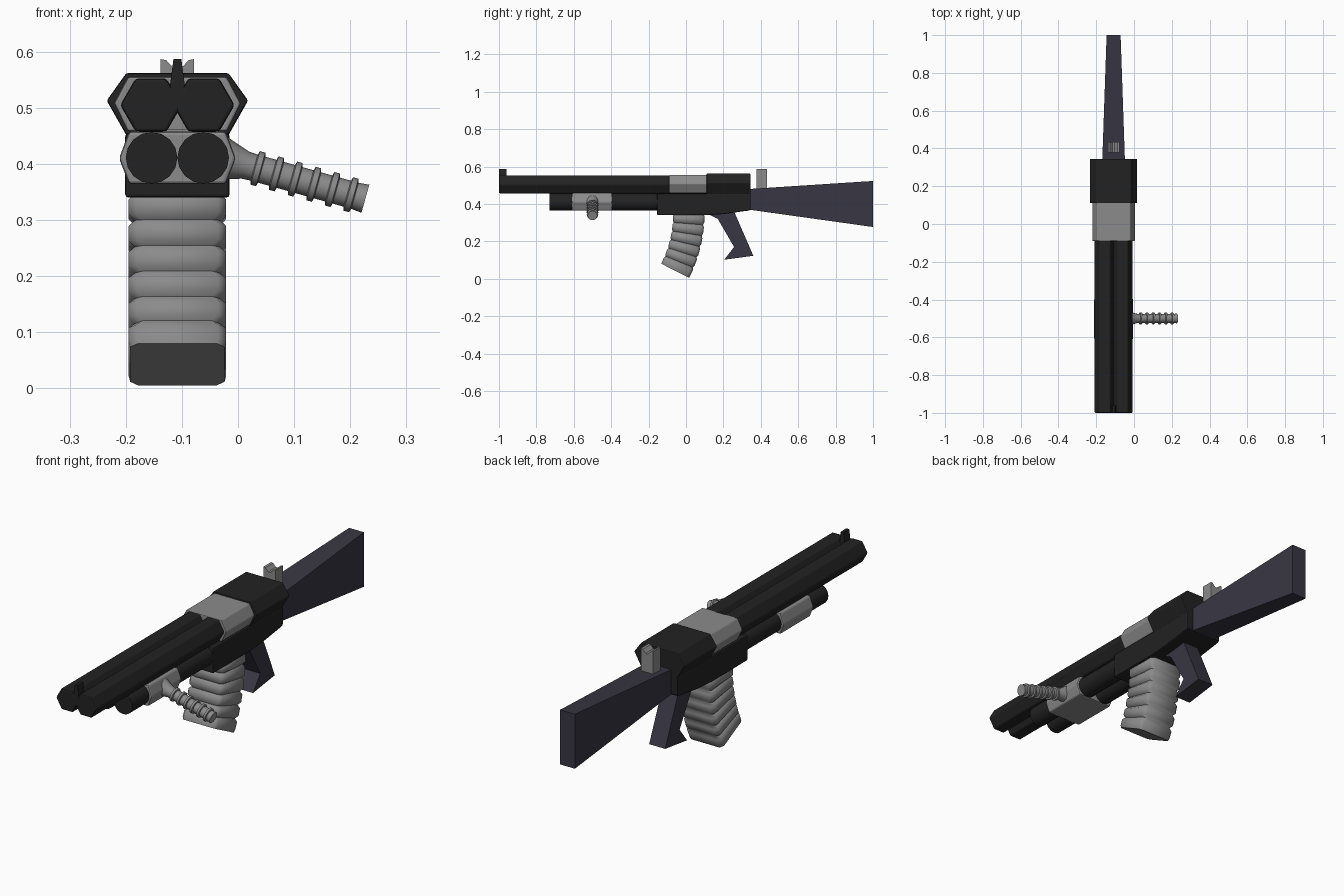
import bpy, bmesh, math
from mathutils import Vector

if "Cube" in bpy.data.objects:
    bpy.data.objects.remove(bpy.data.objects["Cube"])

CX = -0.108  # middle plane of the body


def material(name, rgb):
    m = bpy.data.materials.new(name)
    m.diffuse_color = (*rgb, 1)
    m.use_nodes = True
    m.node_tree.nodes["Principled BSDF"].inputs["Base Color"].default_value = m.diffuse_color
    return m


BLACK = material("gunmetal black", (0.016, 0.016, 0.016))
GREY = material("steel grey", (0.26, 0.26, 0.26))
NAVY = material("dark slate", (0.040, 0.038, 0.056))


def loft(name, rings, mat, bevel=0.0, smooth=0):
    """Skin a series of equal-length closed rings and cap both ends."""
    bm = bmesh.new()
    vs = [[bm.verts.new(p) for p in r] for r in rings]
    n = len(vs[0])
    for a, b in zip(vs, vs[1:]):
        for i in range(n):
            bm.faces.new((a[i], a[(i + 1) % n], b[(i + 1) % n], b[i]))
    bm.faces.new(vs[0])
    bm.faces.new(vs[-1])
    bmesh.ops.recalc_face_normals(bm, faces=bm.faces)
    me = bpy.data.meshes.new(name)
    bm.to_mesh(me)
    bm.free()
    me.materials.append(mat)
    ob = bpy.data.objects.new(name, me)
    bpy.context.collection.objects.link(ob)
    if bevel:
        b = ob.modifiers.new("bevel", "BEVEL")
        b.width, b.segments, b.limit_method = bevel, 2, "ANGLE"
    if smooth:
        bpy.ops.object.select_all(action="DESELECT")
        ob.select_set(True)
        bpy.context.view_layer.objects.active = ob
        bpy.ops.object.shade_smooth_by_angle(angle=math.radians(smooth))
    return ob


def along_y(name, half, y0, y1, mat, **kw):
    """Mirror a half section (offset, z) about the middle plane, extrude in y."""
    sec = [(CX + x, z) for x, z in half] + [(CX - x, z) for x, z in reversed(half)]
    return loft(name, [[(x, y, z) for x, z in sec] for y in (y0, y1)], mat, **kw)


def across_x(name, prof, width, mat, **kw):
    """Extrude a side profile (y, z) across x; width may vary with y."""
    return loft(name, [[(CX + s * width(y), y, z) for y, z in prof]
                       for s in (-1, 1)], mat, **kw)


def tube(name, x, z, r, sides, y0, y1, mat, **kw):
    ring = [(x + r * math.cos(2 * math.pi * i / sides),
             z + r * math.sin(2 * math.pi * i / sides)) for i in range(sides)]
    return loft(name, [[(a, y, b) for a, b in ring] for y in (y0, y1)], mat, **kw)


# Paired upper hexagonal barrels and lower round tubes
for side, s in (("left", -1), ("right", 1)):
    tube(f"upper_barrel_{side}", CX + s * 0.047, 0.505, 0.055, 6, -1, 0.12,
         BLACK, bevel=0.006)
    tube(f"lower_tube_{side}", CX + s * 0.046, 0.411, 0.046, 16, -0.73, -0.1,
         BLACK, smooth=40)

# Front sight blade
loft("front_sight", [[(CX + s * w, y, z) for s, y in
                      ((-1, -1), (1, -1), (1, -0.96), (-1, -0.96))]
                     for z, w in ((0.50, 0.004), (0.542, 0.013), (0.587, 0.007))], BLACK)

# Grey sleeve round the lower tubes and the strip behind it
along_y("pump_sleeve", [(0.086, 0.458), (0.104, 0.41), (0.086, 0.364)],
        -0.61, -0.395, GREY, bevel=0.006)
along_y("spacer_strip", [(0.03, 0.462), (0.03, 0.445)], -0.4, 0.11, GREY)

# Ribbed side handle, turned around a drooping axis
start, end = Vector((-0.03, -0.5, 0.41)), Vector((0.227, -0.5, 0.338))
axis = (end - start).normalized()
up = axis.cross(Vector((0, 1, 0)))
length = (end - start).length
steps = [(0, 0.040), (0.02, 0.033), (0.045, 0.025)]
for i in range(6):
    t = 0.067 + i * 0.0345
    steps += [(t - 0.006, 0.024), (t - 0.004, 0.031), (t + 0.006, 0.031), (t + 0.008, 0.024)]
steps += [(length, 0.026)]
rings = []
for t, r in steps:
    c = start + axis * t
    rings.append([c + up * (r * math.cos(a)) + Vector((0, r * math.sin(a), 0))
                  for a in (2 * math.pi * k / 12 for k in range(12))])
loft("side_handle", rings, GREY, smooth=40)

# Receiver: grey front block, black rear block, black lower housing
along_y("receiver_front", [(0.088, 0.555), (0.113, 0.508), (0.088, 0.458)],
        -0.09, 0.12, GREY, bevel=0.004)
along_y("receiver_rear", [(0.091, 0.562), (0.126, 0.513), (0.092, 0.453), (0.092, 0.37)],
        0.11, 0.345, BLACK, bevel=0.004)
across_x("lower_housing", [(-0.155, 0.455), (-0.155, 0.34), (0.11, 0.34),
                           (0.2, 0.346), (0.343, 0.366), (0.343, 0.455)],
         lambda y: 0.093, BLACK, bevel=0.006)

# Curved magazine with rounded ribs and shallow grooves
R, depth, ribs = 0.67, 0.084, 6
stations = []
for i in range(ribs):
    stations += [(i + 0.0, 0.011), (i + 0.22, 0.0), (i + 0.78, 0.0)]
stations += [(ribs, 0.003)]
rings = []
for t, groove in stations:
    a = math.radians(27) * t / ribs
    w, d, c = 0.087 - groove, depth - groove * 0.5, 0.014
    ring = []
    for u, v in ((w, d - c), (w - c, d), (c - w, d), (-w, d - c),
                 (-w, c - d), (c - w, -d), (w - c, -d), (w, c - d)):
        rad = R + v
        ring.append((CX + u, 0.015 - R + rad * math.cos(a), 0.347 - rad * math.sin(a)))
    rings.append(ring)
loft("magazine", rings, GREY, smooth=50)

# Rear grip with flared foot
across_x("grip", [(0.11, 0.35), (0.17, 0.32), (0.257, 0.17), (0.204, 0.102),
                  (0.36, 0.123), (0.255, 0.365)][::-1], lambda y: 0.04, NAVY)

# Shoulder stock, narrowing towards the butt
across_x("stock", [(0.335, 0.48), (0.335, 0.37), (1.0, 0.277), (1.0, 0.523)],
         lambda y: 0.06 - 0.023 * (y - 0.335) / 0.665, NAVY)

# Notched rear sight
loft("rear_sight", [[(CX + x, y, z) for x, z in
                     ((-0.03, 0.48), (0.03, 0.48), (0.03, 0.587), (0.02, 0.585),
                      (0.006, 0.57), (-0.006, 0.57), (-0.02, 0.585), (-0.03, 0.587))]
                    for y in (0.378, 0.434)], GREY)
